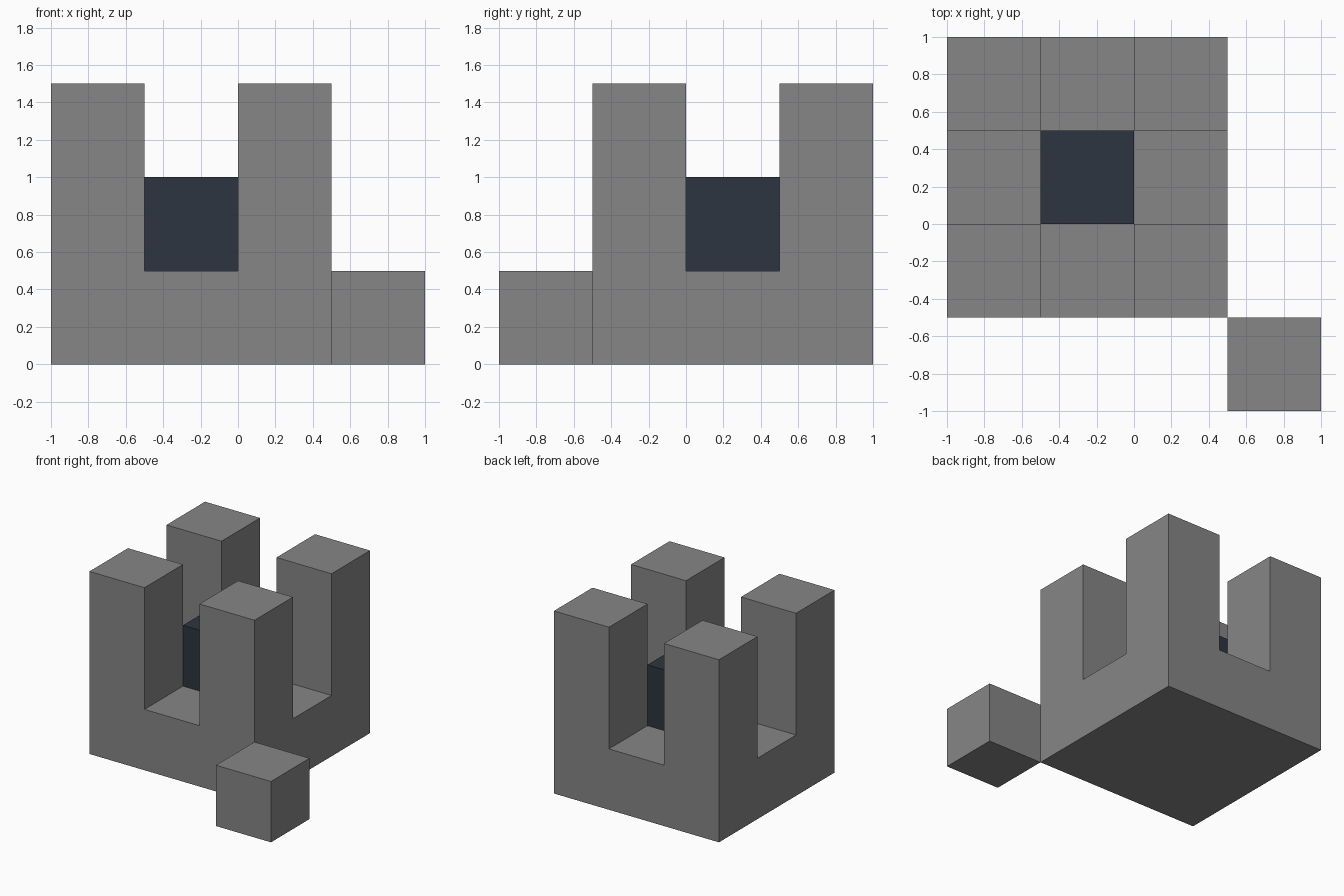
import bpy
import bmesh
from mathutils import Matrix, Vector

default_cube = bpy.data.objects.get("Cube")
if default_cube:
    bpy.data.objects.remove(default_cube, do_unlink=True)

UNIT = 0.5  # side of one block


def make_material(name, rgb):
    mat = bpy.data.materials.new(name)
    mat.use_nodes = True
    color = (*rgb, 1.0)
    mat.diffuse_color = color
    mat.node_tree.nodes["Principled BSDF"].inputs["Base Color"].default_value = color
    return mat


def add_box(bm, low, size):
    low, size = Vector(low), Vector(size)
    matrix = Matrix.Translation(low + size / 2) @ Matrix.Diagonal((*size, 1.0))
    bmesh.ops.create_cube(bm, size=1, matrix=matrix)


def finish(bm, name, mat):
    bmesh.ops.recalc_face_normals(bm, faces=bm.faces)
    mesh = bpy.data.meshes.new(name)
    bm.to_mesh(mesh)
    bm.free()
    mesh.materials.append(mat)
    obj = bpy.data.objects.new(name, mesh)
    bpy.context.collection.objects.link(obj)
    return obj


def block(name, low, mat):
    bm = bmesh.new()
    add_box(bm, low, (UNIT, UNIT, UNIT))
    return finish(bm, name, mat)


grey = make_material("stone grey", (0.24, 0.24, 0.24))
navy = make_material("dark slate blue", (0.026, 0.036, 0.051))

# Tower body: square base cut into a three by three grid, corners raised
bm = bmesh.new()
add_box(bm, (-1, -UNIT, 0), (3 * UNIT, 3 * UNIT, UNIT))
centre = Vector((-UNIT / 2, UNIT / 2, 0))
for axis in (Vector((1, 0, 0)), Vector((0, 1, 0))):
    for side in (-1, 1):
        bmesh.ops.bisect_plane(
            bm, geom=bm.verts[:] + bm.edges[:] + bm.faces[:],
            plane_co=centre + axis * side * UNIT / 2, plane_no=axis)
bm.normal_update()
corners = []
for face in bm.faces:
    offset = face.calc_center_median() - centre
    if face.normal.z > 0.9 and min(abs(offset.x), abs(offset.y)) > UNIT / 2:
        corners.append(face)
raised = bmesh.ops.extrude_discrete_faces(bm, faces=corners)["faces"]
for face in raised:
    bmesh.ops.translate(bm, verts=face.verts[:], vec=(0, 0, 2 * UNIT))
finish(bm, "base_with_corner_pillars", grey)

# Dark core between the pillars
block("core_block", (-UNIT, 0, UNIT), navy)

# Loose block touching the front corner
block("outer_block", (UNIT, -1, 0), grey)
